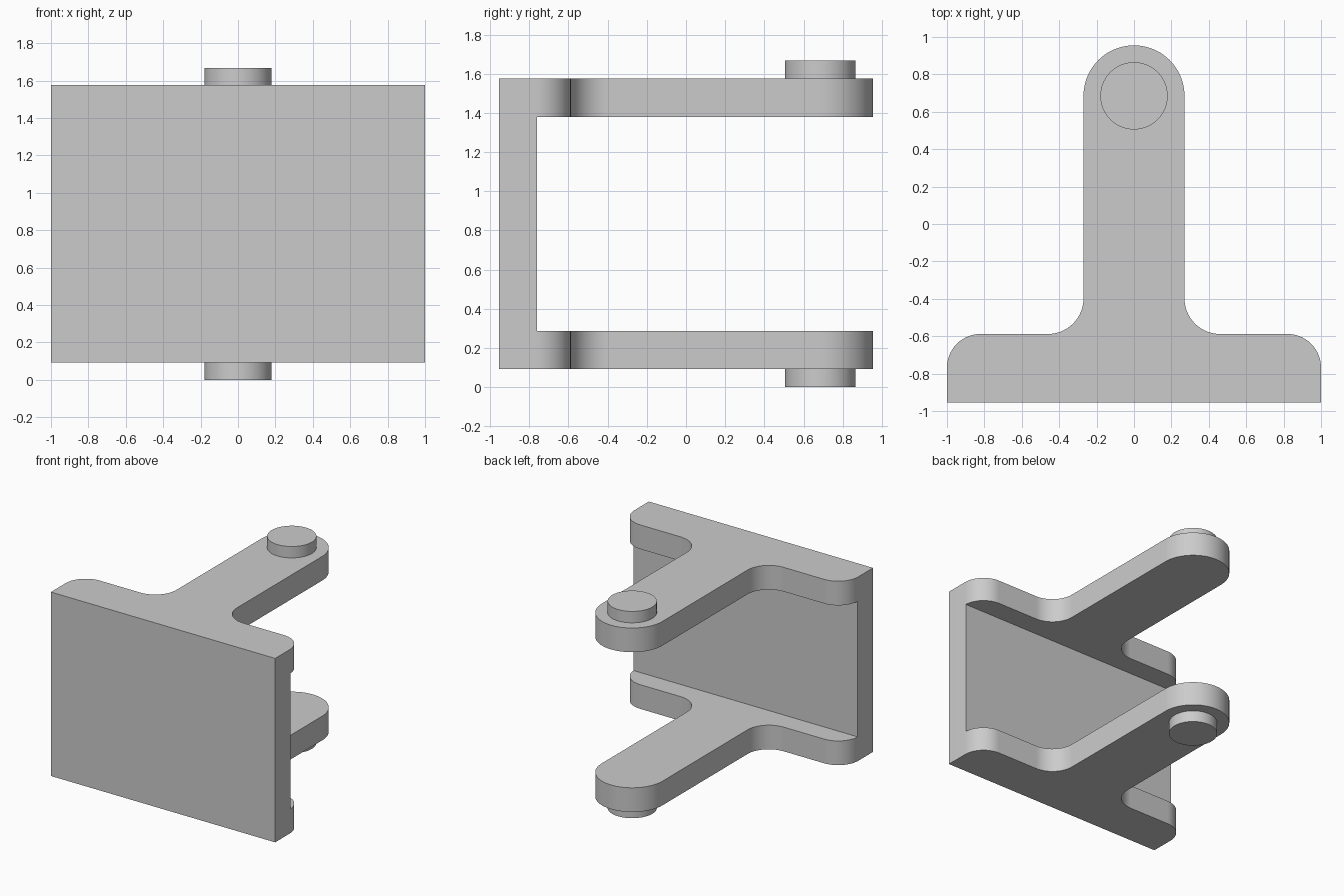
import bpy, bmesh, math

if "Cube" in bpy.data.objects:
    bpy.data.objects.remove(bpy.data.objects["Cube"])

HALF_W, FRONT, FLANGE, ARM_W = 1.0, -0.955, -0.588, 0.27
PIN_Y, PIN_R = 0.685, 0.18
Z0, Z1, THICK, TOP = 0.092, 1.575, 0.195, 1.667
PLATE_BACK = -0.76


def arc(cx, cy, r, a0, a1, n=14):
    return [(cx + r * math.cos(math.radians(a0 + (a1 - a0) * i / n)),
             cy + r * math.sin(math.radians(a0 + (a1 - a0) * i / n))) for i in range(n + 1)]


def prism(name, pts, z0, z1):
    bm = bmesh.new()
    face = bm.faces.new([bm.verts.new((x, y, z0)) for x, y in pts])
    up = bmesh.ops.extrude_face_region(bm, geom=[face])["geom"]
    bmesh.ops.translate(bm, vec=(0, 0, z1 - z0),
                        verts=[v for v in up if isinstance(v, bmesh.types.BMVert)])
    bmesh.ops.recalc_face_normals(bm, faces=bm.faces)
    mesh = bpy.data.meshes.new(name)
    bm.to_mesh(mesh)
    bm.free()
    obj = bpy.data.objects.new(name, mesh)
    bpy.context.collection.objects.link(obj)
    return obj


def activate(obj):
    bpy.ops.object.select_all(action='DESELECT')
    obj.select_set(True)
    bpy.context.view_layer.objects.active = obj


# T-shaped profile: right half, then its mirror
R = 0.18
right = [(HALF_W, FRONT)]
right += arc(HALF_W - R, FLANGE - R, R, 0, 90)
right += arc(ARM_W + 0.19, FLANGE + 0.19, 0.19, 270, 180)
right += arc(0, PIN_Y, ARM_W, 0, 90, 20)
left = [(-x, y) for x, y in reversed(right[:-1])]
bracket = prism("bracket", right + left, Z0, Z1)

# Open space between the two arms, behind the plate
gap = prism("gap_cutter", [(-1.5, PLATE_BACK), (1.5, PLATE_BACK), (1.5, 1.5), (-1.5, 1.5)],
            Z0 + THICK, Z1 - THICK)
gap.hide_render = True
mod = bracket.modifiers.new("gap", 'BOOLEAN')
mod.operation = 'DIFFERENCE'
mod.solver = 'EXACT'
mod.object = gap
activate(bracket)
bpy.ops.object.modifier_apply(modifier=mod.name)
bpy.data.objects.remove(gap)

# Round pins on the outer faces of the arms
circle = arc(0, PIN_Y, PIN_R, 0, 360, 64)[:-1]
pins = [prism("lower_pin", circle, 0, Z0), prism("upper_pin", circle, Z1, TOP)]

for obj in [bracket] + pins:
    activate(obj)
    bpy.ops.object.shade_smooth_by_angle(angle=math.radians(30))
